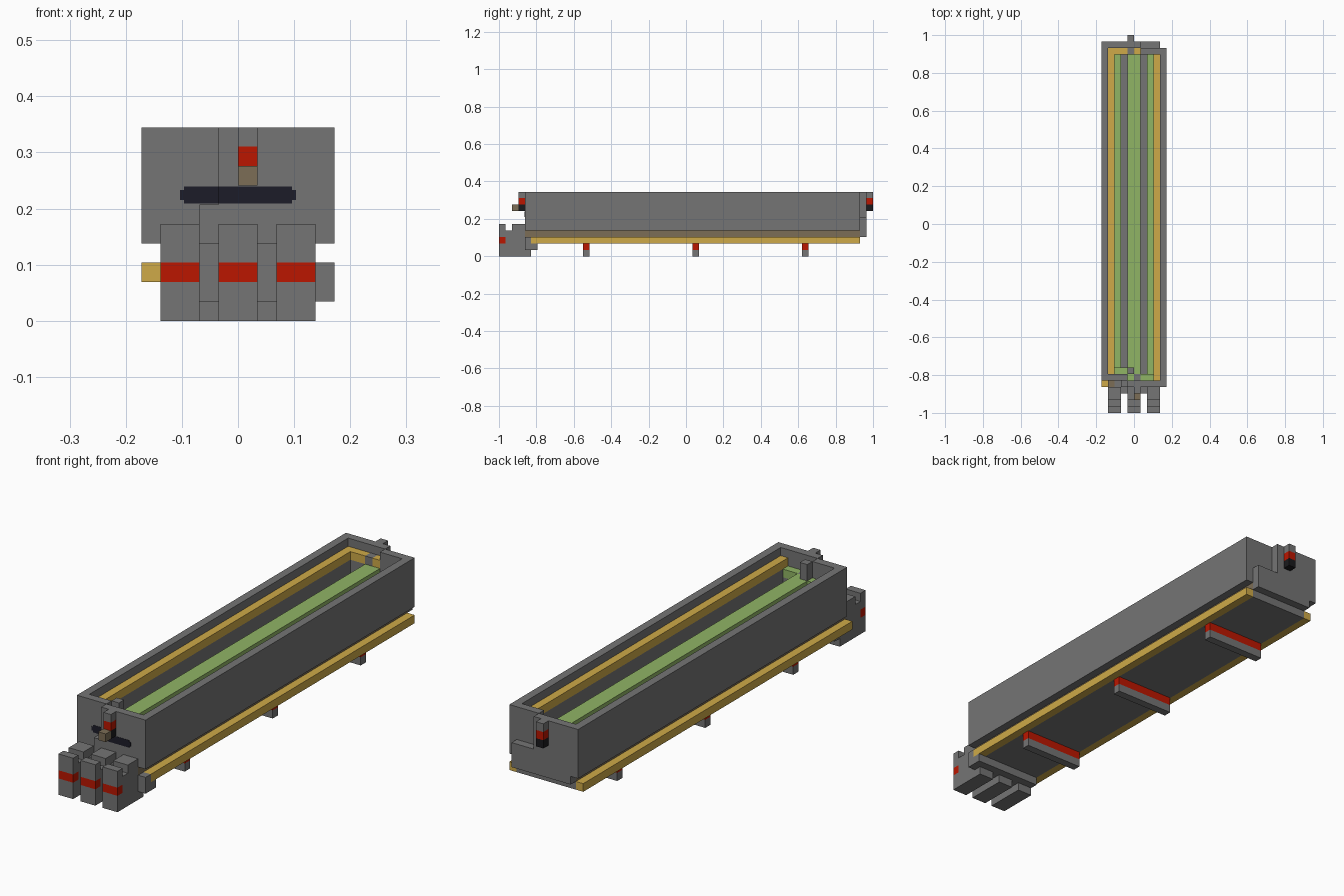
import bpy
import bmesh
from mathutils import Vector

if "Cube" in bpy.data.objects:
    bpy.data.objects.remove(bpy.data.objects["Cube"], do_unlink=True)

U = 2 / 58  # one block of the grid


def material(name, r, g, b):
    m = bpy.data.materials.new(name)
    m.use_nodes = True
    m.diffuse_color = (r, g, b, 1)
    bsdf = m.node_tree.nodes["Principled BSDF"]
    bsdf.inputs["Base Color"].default_value = (r, g, b, 1)
    bsdf.inputs["Roughness"].default_value = 0.8
    return m


gray = material("hull gray", 0.177, 0.177, 0.177)
green = material("deck green", 0.28, 0.46, 0.13)
yellow = material("rail yellow", 0.62, 0.4, 0.065)
red = material("band red", 0.5, 0.008, 0.0)
brown = material("strip brown", 0.2, 0.153, 0.092)
navy = material("slot navy", 0.012, 0.012, 0.022)
black = material("grip black", 0.01, 0.01, 0.012)


def part(name, mat, *boxes):
    """One object from boxes given as (x range, y range, z range) in blocks."""
    bm = bmesh.new()
    for box in boxes:
        lo = Vector([r[0] for r in box]) * U
        hi = Vector([r[1] for r in box]) * U
        verts = bmesh.ops.create_cube(bm, size=1)["verts"]
        for v in verts:
            v.co = Vector([(lo[i] + hi[i]) / 2 + v.co[i] * (hi[i] - lo[i]) for i in range(3)])
    mesh = bpy.data.meshes.new(name)
    bm.to_mesh(mesh)
    bm.free()
    mesh.materials.append(mat)
    obj = bpy.data.objects.new(name, mesh)
    bpy.context.collection.objects.link(obj)
    return obj


wall = (4, 10)
full = (-4, 4)

# Outer walls; the two ends are staggered by one block
part("left_wall", gray, ((4, 5), (-25, 27), wall))
part("right_wall", gray, ((-5, -4), (-24, 28), wall))
part("front_wall", gray, ((-1, 4), (-25, -24), wall), ((-4, -1), (-24, -23), wall),
     ((-2, -1), (-25, -24), (3, 6)))
part("back_wall", gray, ((-4, 1), (27, 28), (3, 10)), ((1, 4), (26, 27), wall),
     ((1, 4), (27, 28), (3, 6)))
part("wall_lining", gray, ((3, 4), (-24, 26), (4, 8)), ((-4, -3), (-23, 27), (4, 8)),
     ((-3, 1), (26, 27), (4, 8)))

# Underside plate and recessed strip beneath the walls
part("bottom_plate", gray, (full, (-24, 27), (2, 3)))
part("hull_core", gray, ((-3, 3), (-25, 27), (3, 4)))
part("recess_strip", brown, ((3, 4), (-25, 27), (3, 4)), ((-4, -3), (-25, 27), (3, 4)))

# Yellow rails outside and inside
part("outer_rails", yellow, ((4, 5), (-24, 27), (2, 3)), ((-5, -4), (-25, 27), (2, 3)))
part("inner_rails", yellow, ((3, 4), (-24, 26), (8, 9)), ((-4, -3), (-23, 27), (8, 9)),
     ((-3, -1), (26, 27), (8, 9)), ((0, 1), (26, 27), (8, 9)))
part("back_rail_joint", gray, ((-1, 0), (26, 27), (8, 9)))

# Raised centre deck between low gray gutters and side ledges
part("gutters", gray, ((-2, -1), (-22, 26), (4, 5)), ((1, 2), (-23, 26), (4, 5)))
part("side_ledges", green, ((-3, -2), (-22, 26), (4, 6)), ((2, 3), (-23, 26), (4, 6)))
part("center_deck", green, ((-1, 1), (-22, 26), (7, 8)))
part("center_deck_base", gray, ((-1, 1), (-22, 26), (4, 7)))

# Blocks and post at the front end of the deck
part("deck_front_blocks", green, ((-3, -1), (-23, -22), (7, 8)), ((0, 1), (-23, -22), (7, 8)),
     ((1, 3), (-24, -23), (7, 8)), ((-1, 0), (-24, -23), (7, 8)))
part("deck_block_base", gray, ((-3, 1), (-23, -22), (4, 7)), ((-1, 3), (-24, -23), (4, 7)))
part("inner_post", gray, ((-1, 0), (-23, -22), (7, 10)), ((0, 1), (-24, -23), (7, 8)))

# Cross ribs below
ribs = [(y, y + 1) for y in (-16, 1, 18)]
part("rib_bands", red, *[(full, y, (1, 2)) for y in ribs])
part("rib_feet", gray, *[(full, y, (0, 1)) for y in ribs])

# Front bumper bar, webs and three notched teeth
part("bumper_bar", gray, ((-4, 5), (-25, -23), (1, 2)), ((-4, 5), (-25, -24), (2, 3)))
part("tooth_webs", gray, *[((x, x + 1), (-26, -25), (1, 4)) for x in (-2, 1)])
for label, x in (("right", -3), ("middle", 0), ("left", 3)):
    span = (x - 1, x + 1)
    part(label + "_tooth", gray, (span, (-29, -24), (0, 2)), (span, (-28, -25), (2, 3)),
         (span, (-29, -25), (3, 4)), (span, (-29, -28), (4, 5)), (span, (-27, -25), (4, 5)))
    part(label + "_tooth_band", red, (span, (-29, -28), (2, 3)))

# Latches on both ends
for label, x, y in (("front", (0, 1), (-26, -25)), ("back", (-1, 0), (28, 29))):
    part(label + "_latch_top", gray, (x, y, (9, 10)))
    part(label + "_latch_band", red, (x, y, (8, 9)))
    part(label + "_latch_grip", black, (x, y, (7, 8)))
part("front_latch_knob", brown, ((0, 1), (-27, -26), (7, 8)))

# Thin dark slot across the staggered front
part("front_slot", navy, ((-1, 2.8), (-25.03, -25), (6.05, 6.95)),
     ((2.8, 3), (-25.03, -25), (6.25, 6.75)),
     ((-2.8, -1), (-24.03, -24), (6.05, 6.95)),
     ((-3, -2.8), (-24.03, -24), (6.25, 6.75)))
